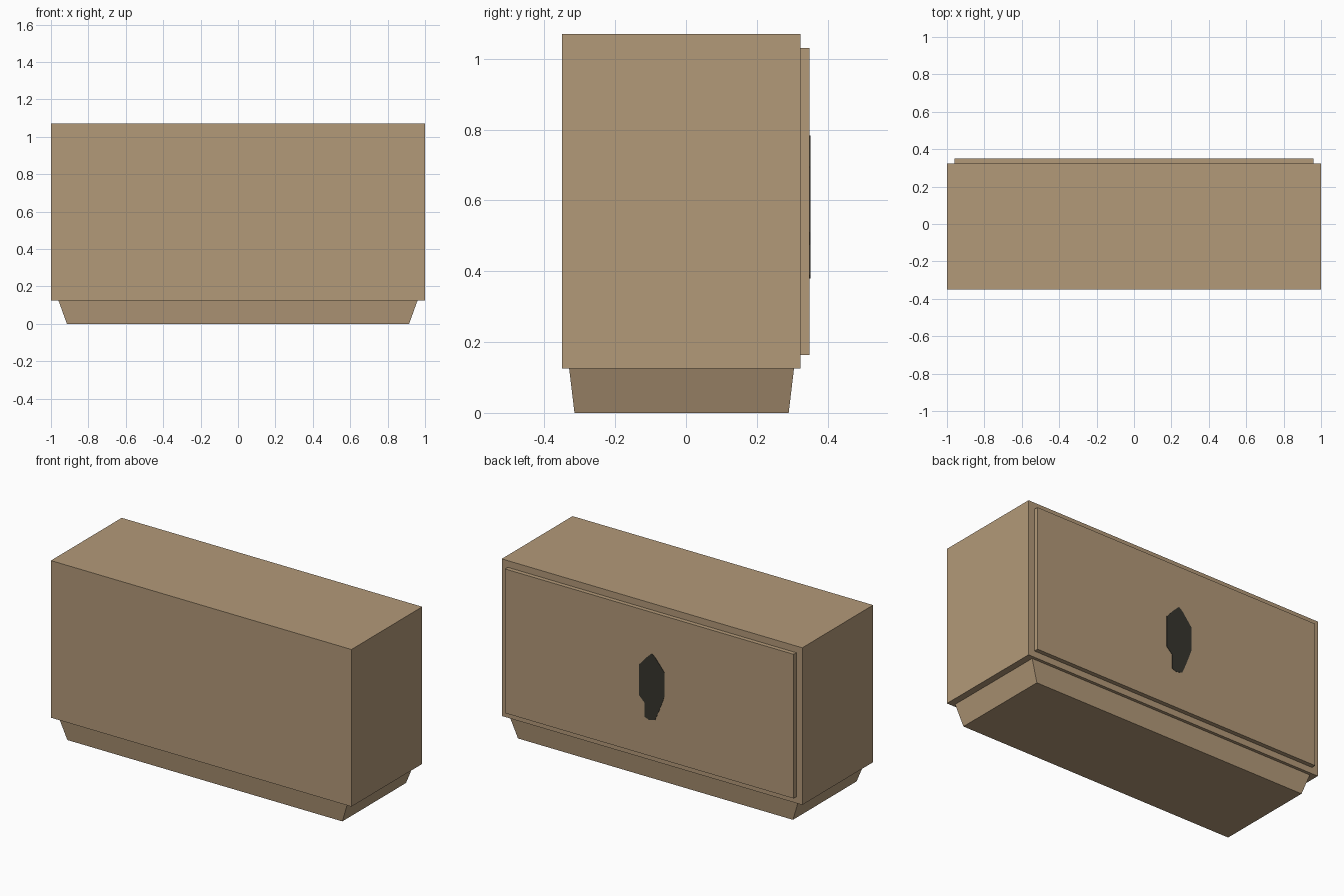
import bpy

if "Cube" in bpy.data.objects:
    bpy.data.objects.remove(bpy.data.objects["Cube"])


def material(name, rgb):
    m = bpy.data.materials.new(name)
    m.diffuse_color = (*rgb, 1.0)
    m.use_nodes = True
    m.node_tree.nodes["Principled BSDF"].inputs["Base Color"].default_value = m.diffuse_color
    return m


wood = material("tan wood", (0.45, 0.32, 0.19))
dark = material("dark olive", (0.038, 0.036, 0.027))


def loft(name, ring_a, ring_b, mat):
    """Closed solid between two matching rings of points."""
    n = len(ring_a)
    faces = [tuple(reversed(range(n))), tuple(range(n, 2 * n))]
    faces += [(i, (i + 1) % n, n + (i + 1) % n, n + i) for i in range(n)]
    mesh = bpy.data.meshes.new(name)
    mesh.from_pydata(ring_a + ring_b, [], faces)
    mesh.materials.append(mat)
    obj = bpy.data.objects.new(name, mesh)
    bpy.context.collection.objects.link(obj)
    return obj


def rect(hx, y0, y1, z):
    return [(-hx, y0, z), (hx, y0, z), (hx, y1, z), (-hx, y1, z)]


# main cabinet box
loft("cabinet_body", rect(1.0, -0.35, 0.323, 0.125), rect(1.0, -0.35, 0.323, 1.07), wood)

# tapered plinth under the cabinet
loft("plinth", rect(0.915, -0.315, 0.29, 0.0), rect(0.96, -0.33, 0.305, 0.125), wood)

# raised panel on the back
loft("raised_panel", rect(0.96, 0.322, 0.349, 0.163), rect(0.96, 0.322, 0.349, 1.03), wood)

# dark painted mark on the panel, outline as (x, z)
outline = [(-0.017, 0.783), (0.023, 0.745), (0.067, 0.695), (0.067, 0.51),
           (0.030, 0.475), (0.030, 0.39), (0.0, 0.379), (-0.040, 0.39),
           (-0.066, 0.45), (-0.102, 0.545), (-0.102, 0.69), (-0.040, 0.765)]
loft("dark_mark", [(x, 0.348, z) for x, z in outline],
     [(x, 0.351, z) for x, z in outline], dark)

# make every face point outwards
import bmesh
for obj in bpy.context.collection.objects:
    bm = bmesh.new()
    bm.from_mesh(obj.data)
    bmesh.ops.recalc_face_normals(bm, faces=bm.faces)
    bm.to_mesh(obj.data)
    bm.free()
